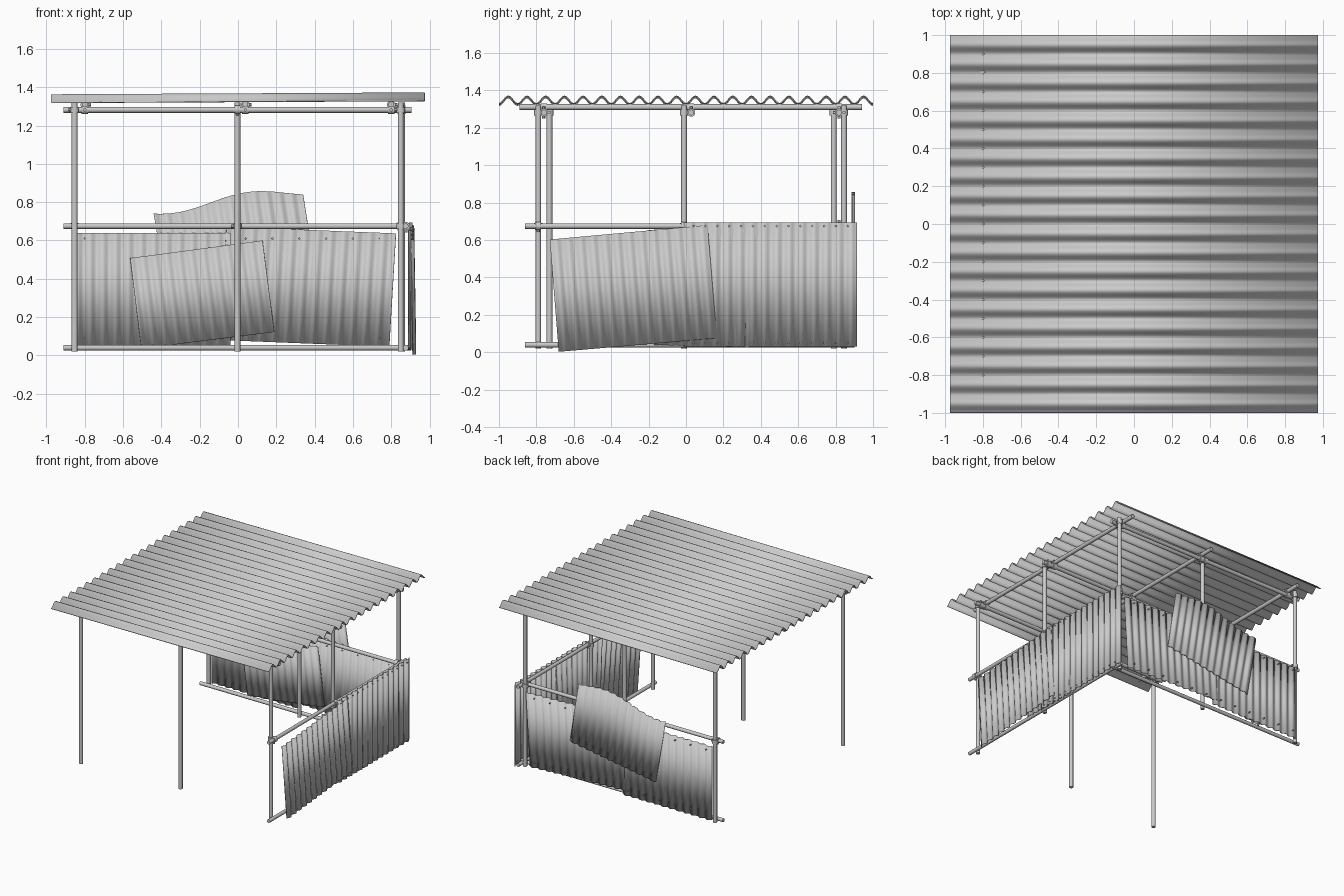
import bpy, bmesh, math
from mathutils import Vector

if "Cube" in bpy.data.objects:
    bpy.data.objects.remove(bpy.data.objects["Cube"])

def finish(name, bm, angle=40):
    bmesh.ops.recalc_face_normals(bm, faces=bm.faces)
    me = bpy.data.meshes.new(name)
    bm.to_mesh(me)
    bm.free()
    ob = bpy.data.objects.new(name, me)
    bpy.context.collection.objects.link(ob)
    bpy.ops.object.select_all(action='DESELECT')
    ob.select_set(True)
    bpy.context.view_layer.objects.active = ob
    bpy.ops.object.shade_smooth_by_angle(angle=math.radians(angle))
    return ob

def add_tube(bm, a, b, r, sides=14):
    a, b = Vector(a), Vector(b)
    d = b - a
    mat = d.to_track_quat('Z', 'Y').to_matrix().to_4x4()
    mat.translation = (a + b) / 2
    bmesh.ops.create_cone(bm, cap_ends=True, segments=sides, radius1=r,
                          radius2=r, depth=d.length, matrix=mat)

def pipe(name, a, b, r=0.0155):
    bm = bmesh.new()
    add_tube(bm, a, b, r)
    return finish(name, bm)

def clamp(name, p, axis_p, q, axis_q):
    """Coupler: a collar round each pipe, a joining plug and two bolts."""
    bm = bmesh.new()
    p, q = Vector(p), Vector(q)
    for c, ax in ((p, Vector(axis_p)), (q, Vector(axis_q))):
        add_tube(bm, c - ax * 0.016, c + ax * 0.016, 0.022)
        out = ax.cross((q - p).normalized())
        if out.length > 0.1:
            out.normalize()
            add_tube(bm, c + out * 0.012, c + out * 0.033, 0.009, 6)
    if (q - p).length > 0.001:
        add_tube(bm, p, q, 0.012, 8)
    return finish(name, bm)

def sheet(name, place, corners, ribs, amp, thick=0.004, warp=None):
    """Wavy sheet on a quad (bl, br, tr, tl); place maps (h, z, wave, v) to 3D."""
    bl, br, tr, tl = [Vector(c) for c in corners]
    n = int(ribs * 10)
    bm = bmesh.new()
    rows = []
    for j in range(2):
        row = []
        for i in range(n + 1):
            u = i / n
            p = (bl.lerp(br, u), tl.lerp(tr, u))[j]
            z = p.y + (warp(u) if warp and j else 0)
            row.append(bm.verts.new(place(p.x, z, -amp * math.cos(2 * math.pi * ribs * u), j)))
        rows.append(row)
    for i in range(n):
        bm.faces.new((rows[0][i], rows[0][i + 1], rows[1][i + 1], rows[1][i]))
    ob = finish(name, bm, 60)
    mod = ob.modifiers.new("thickness", 'SOLIDIFY')
    mod.thickness = thick
    mod.offset = 0
    return ob

X, Y, Z = (1, 0, 0), (0, 1, 0), (0, 0, 1)

# Roof: waves run across y, slight rise to the right
sheet("roof", lambda h, z, w, v: (z, h, 1.345 + 0.005 * z + w),
      [(-1, -0.975), (1, -0.975), (1, 0.975), (-1, 0.975)], 20, 0.02, 0.006)

# Upright posts
posts = {
    "front_left_post": (-0.853, -0.79), "front_mid_post": (-0.003, -0.73),
    "front_right_post": (0.85, -0.79), "right_mid_post": (0.858, -0.01),
    "back_right_post": (0.85, 0.845), "back_mid_post": (-0.003, 0.79),
    "back_left_post": (-0.853, 0.845)}
for name, (x, y) in posts.items():
    pipe(name, (x, y, 0.02), (x, y, 1.32))

# Roof frame: cross beams below, long beams above
beam_y = {"front": -0.76, "mid": 0.028, "back": 0.818}
beam_x = {"left": -0.80, "mid": 0.038, "right": 0.80}
for k, y in beam_y.items():
    pipe(k + "_cross_beam", (-0.91, y, 1.282), (0.905, y, 1.282))
for k, x in beam_x.items():
    pipe(k + "_long_beam", (x, -0.89, 1.311), (x, 0.94, 1.311))
    for k2, y in beam_y.items():
        clamp(f"{k}_{k2}_beam_clamp", (x, y, 1.282), X, (x, y, 1.309), Y)
for name, (x, y) in posts.items():
    by = min(beam_y.values(), key=lambda b: abs(b - y))
    clamp(name + "_top_clamp", (x, y, 1.282), Z, (x, by, 1.282), X)

# Wall rails on the back and the right
for k, z in (("upper", 0.675), ("lower", 0.04)):
    pipe(k + "_back_rail", (-0.91, 0.818, z), (0.90, 0.818, z), 0.0145)
    pipe(k + "_right_rail", (0.876, -0.86, z), (0.876, 0.90, z), 0.0145)
    if k == "lower":
        continue
    for name, (x, y) in posts.items():
        if "back" in name:
            clamp(name + "_rail_clamp", (x, y, z), Z, (x, 0.818, z), X)
        elif "right" in name:
            clamp(name + "_rail_clamp", (x, y, z), Z, (0.876, y, z), Y)

# Corrugated wall sheets
def back(y0):
    return lambda h, z, w, v: (h, y0 + w, z)

def right(x0, lean=0.0):
    return lambda h, z, w, v: (x0 - lean * v + w, h, z)

sheet("back_left_sheet", back(0.872),
      [(-0.84, 0.04), (-0.04, 0.04), (-0.04, 0.64), (-0.84, 0.64)], 12, 0.008)
sheet("back_right_sheet", back(0.878),
      [(-0.09, 0.08), (0.79, 0.045), (0.825, 0.637), (-0.06, 0.672)], 13, 0.008)
sheet("inner_leaning_sheet", back(0.85),
      [(-0.505, 0.035), (0.19, 0.122), (0.128, 0.60), (-0.563, 0.508)], 11, 0.007)
sheet("bent_back_sheet", back(0.895),
      [(-0.354, 0.23), (0.416, 0.36), (0.34, 0.84), (-0.44, 0.74)], 12, 0.007,
      warp=lambda u: 0.04 * math.sin(math.pi * u) ** 2 - 0.022 * math.sin(2 * math.pi * u))
sheet("right_sheet", right(0.902),
      [(-0.01, 0.03), (0.915, 0.03), (0.915, 0.695), (-0.01, 0.695)], 14, 0.008)
sheet("right_under_sheet", right(0.896),
      [(-0.17, 0.04), (0.36, 0.025), (0.40, 0.66), (-0.20, 0.655)], 9, 0.006)
sheet("right_outer_sheet", right(0.92, 0.01),
      [(-0.68, 0.003), (0.165, 0.075), (0.115, 0.68), (-0.728, 0.603)], 13, 0.008)

# Fixing screws along the sheet edges
bm = bmesh.new()
for i in range(14):
    y = 0.04 + i * 0.0635
    for z in (0.675, 0.05):
        add_tube(bm, (0.895, y, z), (0.914, y, z), 0.005, 6)
for i in range(12):
    x = -0.80 + i * 0.14
    for z in (0.61, 0.09):
        if x < 0.78:
            add_tube(bm, (x, 0.875, z), (x, 0.891, z), 0.005, 6)
finish("sheet_screws", bm)
